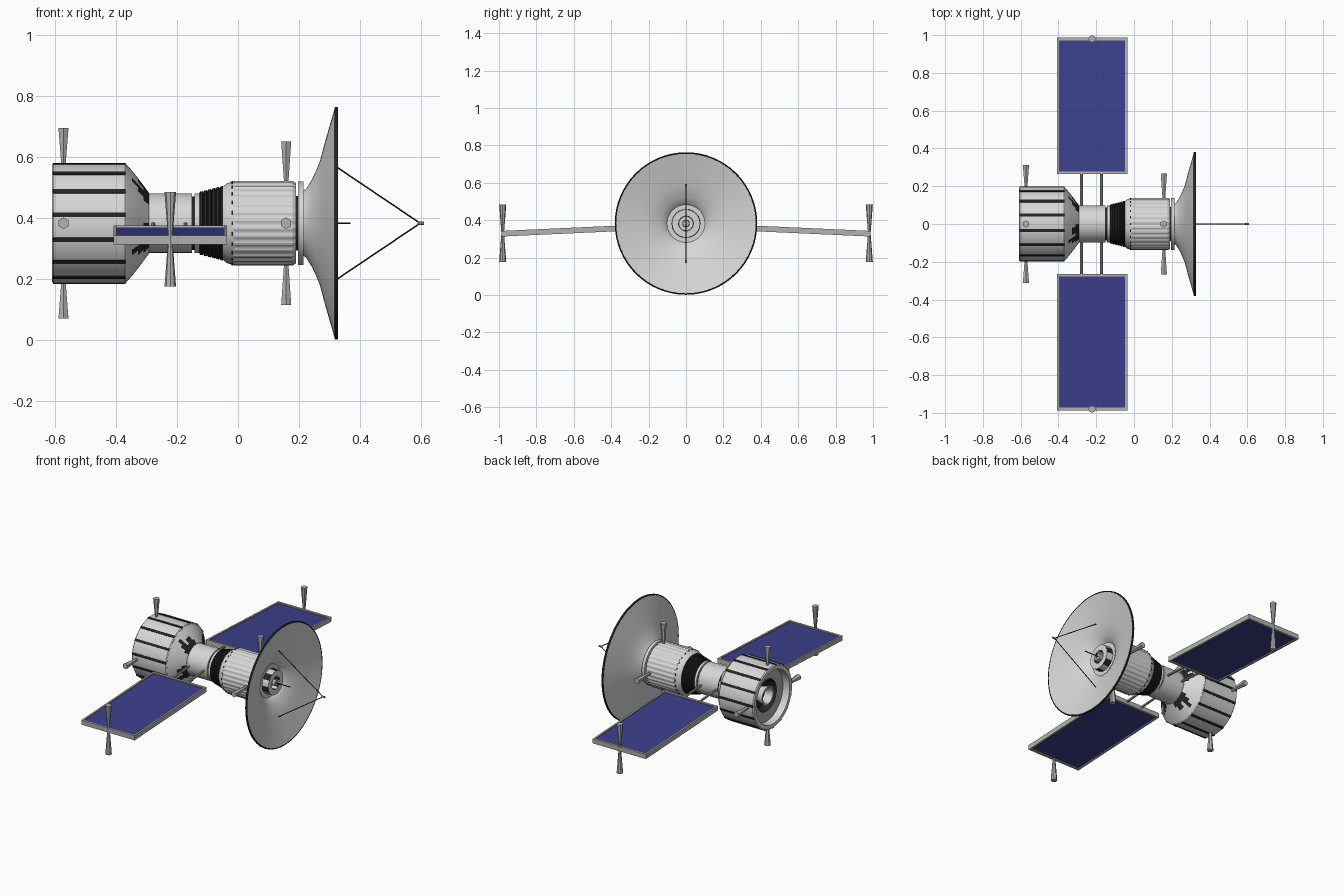
import bpy, bmesh, math
from mathutils import Vector, Matrix

if "Cube" in bpy.data.objects:
    bpy.data.objects.remove(bpy.data.objects["Cube"])

ZC = 0.382  # height of the long axis


def material(name, rgb):
    m = bpy.data.materials.new(name)
    m.diffuse_color = (*rgb, 1)
    m.use_nodes = True
    m.node_tree.nodes["Principled BSDF"].inputs["Base Color"].default_value = m.diffuse_color
    return m


WHITE = material("hull_white", (0.68, 0.68, 0.68))
GREY = material("metal_grey", (0.45, 0.45, 0.44))
BLACK = material("black", (0.018, 0.018, 0.018))
BLUE = material("solar_blue", (0.045, 0.05, 0.26))


def finish(name, bm, mats, smooth=True, angle=30):
    bmesh.ops.recalc_face_normals(bm, faces=bm.faces)
    me = bpy.data.meshes.new(name)
    bm.to_mesh(me)
    bm.free()
    for m in mats:
        me.materials.append(m)
    ob = bpy.data.objects.new(name, me)
    bpy.context.collection.objects.link(ob)
    if smooth:
        bpy.ops.object.select_all(action='DESELECT')
        ob.select_set(True)
        bpy.context.view_layer.objects.active = ob
        bpy.ops.object.shade_smooth_by_angle(angle=math.radians(angle))
    return ob


def lathe(name, prof, mats, segs=48, rule=None, flute=0.0, angle=30):
    """Revolve (x, radius) points about the long axis; rule(band, seg) picks the material."""
    bm = bmesh.new()
    rings = []
    for x, r in prof:
        if r < 1e-6:
            rings.append([bm.verts.new((x, 0, ZC))] * segs)
            continue
        ring = []
        for i in range(segs):
            a = 2 * math.pi * i / segs
            rr = r - (flute if i % 4 < 2 else 0)
            ring.append(bm.verts.new((x, rr * math.cos(a), ZC + rr * math.sin(a))))
        rings.append(ring)
    for b in range(len(rings) - 1):
        for i in range(segs):
            j = (i + 1) % segs
            vs = [rings[b][i], rings[b][j], rings[b + 1][j], rings[b + 1][i]]
            f = bm.faces.new(list(dict.fromkeys(vs)))
            f.material_index = rule(b, i) if rule else 0
    return finish(name, bm, mats, True, angle)


def rod(name, p0, p1, r0, r1, mat, sides=8, smooth=True):
    p0, p1 = Vector(p0), Vector(p1)
    d = p1 - p0
    bm = bmesh.new()
    rot = d.to_track_quat('Z', 'Y').to_matrix().to_4x4()
    bmesh.ops.create_cone(bm, cap_ends=True, segments=sides, radius1=r0, radius2=r1,
                          depth=d.length, matrix=Matrix.Translation((p0 + p1) / 2) @ rot)
    return finish(name, bm, [mat], smooth)


def box(name, size, mat, matrix):
    bm = bmesh.new()
    bmesh.ops.create_cube(bm, size=1, matrix=matrix @ Matrix.Diagonal((*size, 1)))
    return finish(name, bm, [mat], False)


# Rear drum with recessed engine bay
lathe("rear_drum", [(-0.365, 0), (-0.365, 0.193), (-0.37, 0.197), (-0.604, 0.197), (-0.61, 0.191),
                    (-0.61, 0.168), (-0.565, 0.165), (-0.565, 0.10), (-0.51, 0.095), (-0.51, 0)],
      [WHITE, GREY, BLACK], rule=lambda b, i: {6: 1, 7: 2, 8: 2}.get(b, 0))
lathe("rear_nozzle", [(-0.50, 0), (-0.50, 0.04), (-0.575, 0.06), (-0.575, 0.05), (-0.53, 0.03), (-0.53, 0)],
      [WHITE, BLACK], segs=24, rule=lambda b, i: 1 if b == 4 else 0)

# Dark strips along the drum
for k in range(15):
    a = math.radians(80 + 24 * k)
    m = Matrix.Translation((-0.487, 0, ZC)) @ Matrix.Rotation(math.pi / 2 - a, 4, 'X') \
        @ Matrix.Translation((0, 0, 0.1965))
    box(f"drum_strip_{k}", (0.238, 0.015, 0.006), BLACK, m)

# Shoulder cone with dark patches near its narrow end
def patch(b, i):
    s = i % 12
    return 1 if (b == 3 and s < 7) or (b == 2 and s in (1, 2, 4, 5)) or (b == 1 and s == 4) else 0


lathe("shoulder_cone", [(-0.366, 0.193), (-0.347, 0.172), (-0.328, 0.148), (-0.31, 0.124), (-0.292, 0.10),
                        (-0.292, 0)], [WHITE, BLACK], rule=patch)

# Neck, gap and collar
lathe("neck", [(-0.30, 0), (-0.30, 0.097), (-0.15, 0.097), (-0.15, 0)], [WHITE])
lathe("neck_gap", [(-0.16, 0), (-0.16, 0.088), (-0.13, 0.088), (-0.13, 0)], [BLACK])
lathe("neck_collar", [(-0.142, 0), (-0.142, 0.098), (-0.125, 0.098), (-0.125, 0)], [WHITE])

# Dark bellows
bellows = [(-0.127, 0)]
for k in range(6):
    x, r = -0.127 + 0.0135 * k, 0.104 + 0.0034 * k
    bellows += [(x, r - 0.004), (x + 0.003, r), (x + 0.0105, r + 0.001), (x + 0.0135, r - 0.003)]
lathe("bellows", bellows + [(-0.046, 0)], [BLACK])

# Fluted front barrel
lathe("barrel_shoulder", [(-0.05, 0), (-0.05, 0.12), (-0.035, 0.131), (-0.012, 0.138), (-0.012, 0)], [WHITE])
lathe("front_barrel", [(-0.014, 0.10), (-0.014, 0.139), (0.178, 0.139), (0.19, 0.132), (0.19, 0)],
      [WHITE], segs=128, flute=0.003, angle=25)
for k in range(24):
    a = 2 * math.pi * k / 24
    m = Matrix.Translation((-0.019, 0, ZC)) @ Matrix.Rotation(a, 4, 'X') @ Matrix.Translation((0, 0, 0.1365))
    box(f"barrel_mark_{k}", (0.004, 0.012, 0.004), BLACK, m)
lathe("barrel_gap", [(0.188, 0), (0.188, 0.09), (0.198, 0.09), (0.198, 0)], [BLACK])
lathe("dish_mount_ring", [(0.196, 0), (0.196, 0.137), (0.215, 0.137), (0.215, 0)], [WHITE])

# Dish: back profile, then the front surface back to the centre
back = [(0.213, 0.105), (0.225, 0.115), (0.242, 0.143), (0.257, 0.175), (0.269, 0.205),
        (0.286, 0.27), (0.302, 0.325), (0.317, 0.377)]
front = [(x + 0.010, r - 0.004) for x, r in reversed(back)]
lathe("dish", [(0.213, 0)] + back + front + [(0.223, 0)], [WHITE], segs=64, angle=40)
lathe("dish_rim", [(0.316, 0.374), (0.316, 0.379), (0.320, 0.381), (0.327, 0.380), (0.328, 0.375),
                   (0.324, 0.371), (0.316, 0.374)], [BLACK], segs=64)

# Receiver hub in the dish with banded walls
lathe("dish_hub", [(0.22, 0.077), (0.265, 0.075), (0.265, 0.04), (0.228, 0.038), (0.228, 0)],
      [WHITE, BLACK], segs=24, rule=lambda b, i: 1 if b in (0, 2) and i % 4 < 2 else 0)
rod("hub_post", (0.225, 0, ZC), (0.27, 0, ZC), 0.02, 0.018, GREY, 16)
rod("hub_needle", (0.26, 0, ZC), (0.368, 0, ZC), 0.003, 0.003, BLACK)

# Antenna struts and tip
for s in (1, -1):
    rod("antenna_strut_" + ("upper" if s > 0 else "lower"), (0.285, 0, ZC + s * 0.21),
        (0.597, 0, ZC), 0.0025, 0.0025, BLACK, 6)
rod("antenna_tip", (0.588, 0, ZC), (0.61, 0, ZC), 0.006, 0.006, GREY)

# Thrusters around both bodies
for label, x, r0, r1 in (("rear", -0.572, 0.19, 0.312), ("front", 0.158, 0.13, 0.268)):
    for k in range(4):
        d = Vector((0, math.cos(k * math.pi / 2), math.sin(k * math.pi / 2)))
        c = Vector((x, 0, ZC))
        rod(f"{label}_thruster_{k}", c + d * r0, c + d * r1, 0.008, 0.019, GREY, 6, False)

# Solar wings, mirrored across y
for s, side in ((-1, "front"), (1, "back")):
    base = Matrix.Translation((-0.222, s * 0.625, 0.344)) @ Matrix.Rotation(-s * math.radians(2.6), 4, 'X')
    box(f"{side}_solar_panel", (0.36, 0.71, 0.018), BLUE, base)
    for e in (-1, 1):
        box(f"{side}_frame_side_{e}", (0.011, 0.722, 0.03), GREY, base @ Matrix.Translation((e * 0.181, 0, 0)))
        box(f"{side}_frame_end_{e}", (0.352, 0.014, 0.03), GREY, base @ Matrix.Translation((0, e * 0.354, 0)))
        rod(f"{side}_boom_{e}", (-0.225 + e * 0.053, s * 0.07, 0.38), (-0.225 + e * 0.053, s * 0.272, 0.364),
            0.007, 0.007, GREY, 8)
        rod(f"{side}_wing_thruster_{e}", (-0.222, s * 0.98, 0.33), (-0.222, s * 0.98, 0.33 + e * 0.155),
            0.007, 0.019, GREY, 8, False)
